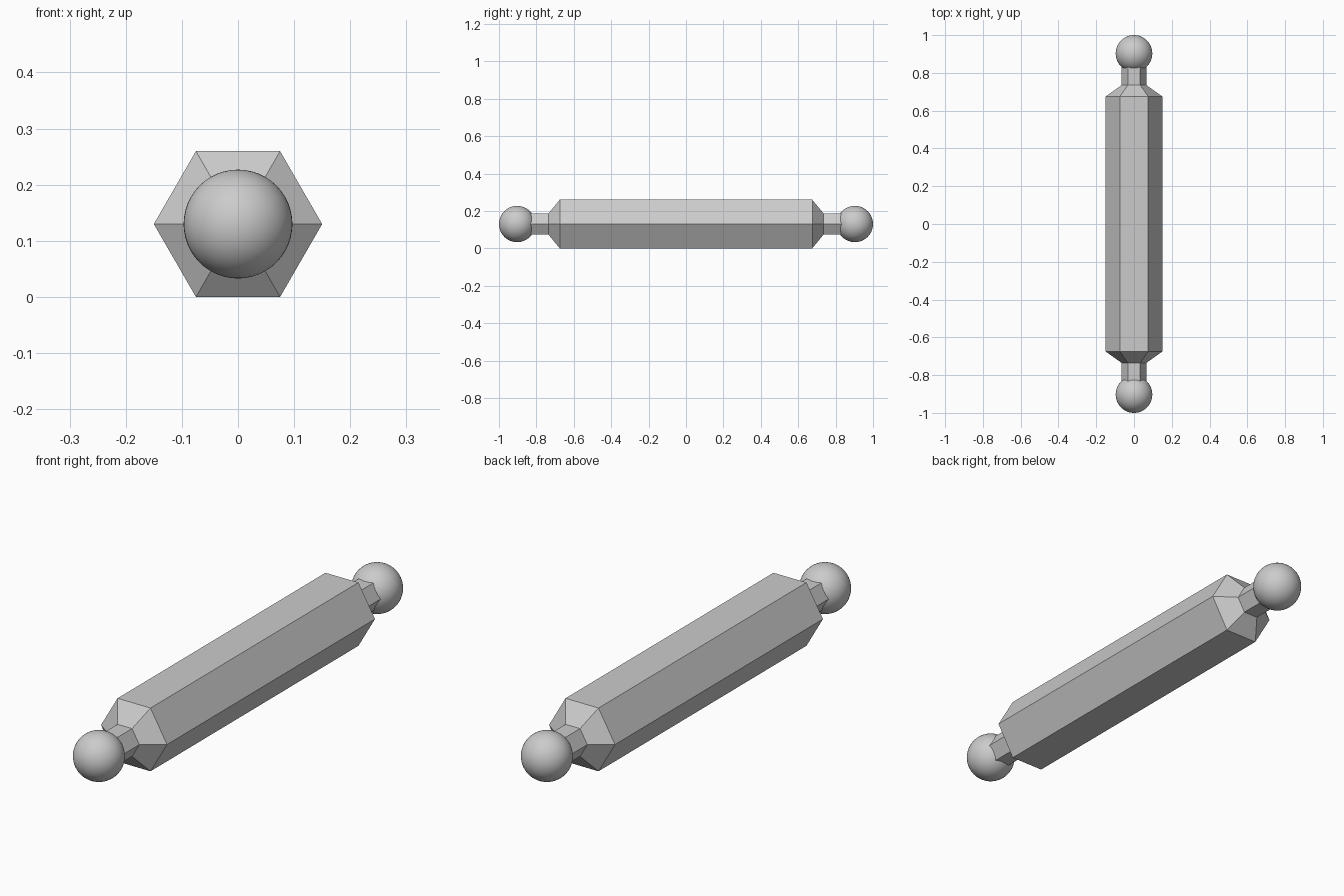
import bpy
import bmesh
from math import cos, sin, pi

cube = bpy.data.objects.get("Cube")
if cube:
    bpy.data.objects.remove(cube, do_unlink=True)

RADIUS = 0.15                       # hexagon corner radius
AXIS_Z = RADIUS * cos(pi / 6)       # lower flat rests on the ground
BALL_R = 0.097
BALL_Y = 1 - BALL_R

steel = bpy.data.materials.new("grey steel")
steel.use_nodes = True
grey = (0.6, 0.6, 0.6, 1)
steel.diffuse_color = grey
steel.node_tree.nodes["Principled BSDF"].inputs["Base Color"].default_value = grey


def hex_bar(name, profile):
    """Loft hexagons along y through (y, radius) stations and cap the ends."""
    bm = bmesh.new()
    rings = [[bm.verts.new((r * cos(i * pi / 3), y, AXIS_Z + r * sin(i * pi / 3)))
              for i in range(6)] for y, r in profile]
    for a, b in zip(rings, rings[1:]):
        for i in range(6):
            j = (i + 1) % 6
            bm.faces.new((a[i], a[j], b[j], b[i]))
    bm.faces.new(rings[0])
    bm.faces.new(rings[-1])
    bmesh.ops.recalc_face_normals(bm, faces=bm.faces)
    mesh = bpy.data.meshes.new(name)
    bm.to_mesh(mesh)
    bm.free()
    mesh.materials.append(steel)
    obj = bpy.data.objects.new(name, mesh)
    bpy.context.collection.objects.link(obj)


# Hexagonal body with chamfered shoulders and narrow necks
half = [(0.675, RADIUS), (0.735, 0.066), (0.85, 0.066)]
hex_bar("hex_body", [(-y, r) for y, r in reversed(half)] + half)

# Smooth ball at each end
for name, side in (("front_ball", -1), ("back_ball", 1)):
    bpy.ops.mesh.primitive_uv_sphere_add(segments=48, ring_count=24, radius=BALL_R,
                                         location=(0, side * BALL_Y, AXIS_Z))
    ball = bpy.context.object
    ball.name = name
    ball.data.materials.append(steel)
    bpy.ops.object.shade_smooth()
